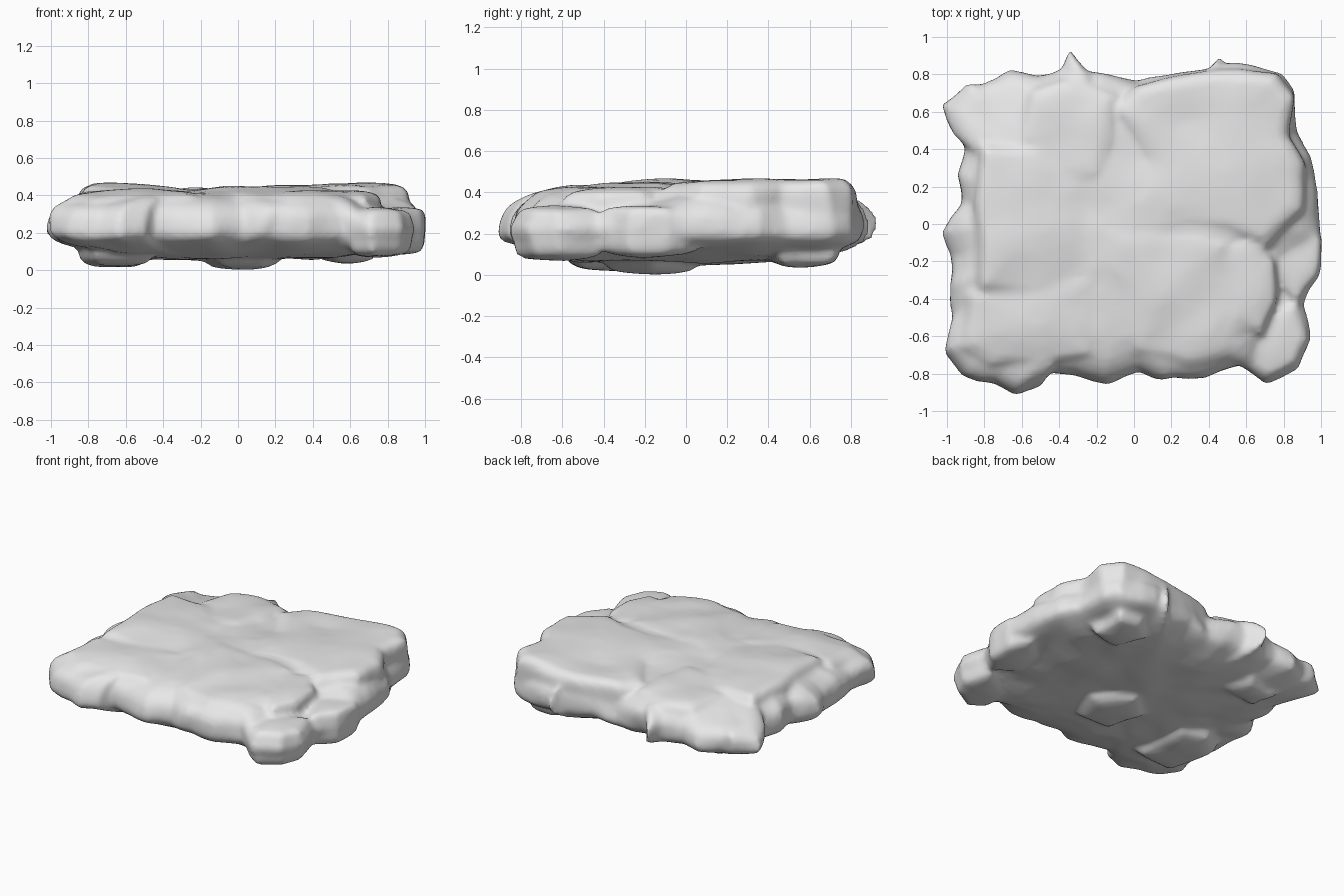
import bpy, bmesh, math
from mathutils import Vector, noise

cube = bpy.data.objects.get("Cube")
if cube:
    bpy.data.objects.remove(cube, do_unlink=True)

# One grey stone colour for the whole rock
stone = bpy.data.materials.new("grey_stone")
stone.use_nodes = True
grey = (0.8, 0.8, 0.8, 1)
stone.diffuse_color = grey
stone.node_tree.nodes["Principled BSDF"].inputs["Base Color"].default_value = grey
stone.node_tree.nodes["Principled BSDF"].inputs["Roughness"].default_value = 0.9

# All stones are lofted into one mesh and then fused
bm = bmesh.new()


def resample(outline, spacing=0.08):
    """Split the long edges of a closed outline given in hundredths of a unit."""
    corners = [Vector((x, y, 0)) / 100 for x, y in outline]
    points = []
    for start, end in zip(corners, corners[1:] + corners[:1]):
        count = max(1, round((end - start).length / spacing))
        points += [start.lerp(end, i / count) for i in range(count)]
    return points


def add_stone(outline, bottom, top, lump=0.03, power=4, rings=18, slope=(0, 0), shape=None):
    """Loft a rounded slab: shrinking rings from the underside over the rim to the top."""
    points = resample(outline)
    centre = sum(points, Vector()) / len(points)
    middle = bottom + 0.45 * (top - bottom)
    loops = []
    for ring in range(1, rings):
        angle = math.pi * (ring / rings - 0.5)
        scale = math.cos(angle) ** (1.5 / power)
        # Spread the rings over the broad faces instead of only at the rim
        if abs(angle) > 0.9:
            scale *= 1 - 0.95 * ((abs(angle) - 0.9) / 0.68) ** 1.3
        lift = math.copysign(abs(math.sin(angle)) ** (2 / power), angle)
        loop = []
        for p in points:
            offset = (p - centre) * scale
            place = centre + offset
            if lift > 0:
                place.z = middle + lift * (top - middle + slope[0] * offset.x + slope[1] * offset.y)
            else:
                place.z = middle + lift * (middle - bottom)
            if shape:
                place.z += shape(place, lift)
            rough = noise.noise_vector(place * 4.3) * lump
            rough.x *= scale
            rough.y *= scale
            rough.z *= 0.5
            loop.append(bm.verts.new(place + rough))
        loops.append(loop)
    for low, high in zip(loops, loops[1:]):
        for i in range(len(points)):
            j = (i + 1) % len(points)
            bm.faces.new((low[i], low[j], high[j], high[i]))
    bm.faces.new(loops[0][::-1])
    bm.faces.new(loops[-1])


def smoothstep(low, high, value):
    t = max(0, min(1, (value - low) / (high - low)))
    return t * t * (3 - 2 * t)


def slab_shape(p, lift):
    """Drop the right front shelf and the back left corner, lift the rim underneath."""
    if lift > 0:
        shelf = smoothstep(0.52, 0.72, p.x) * smoothstep(0, -0.25, p.y)
        corner = smoothstep(0.35, 0.8, -p.x) * smoothstep(0.3, 0.7, p.y)
        return -lift * (0.1 * shelf + 0.05 * corner)
    return -lift * 0.04 * smoothstep(0.45, 0.85, max(abs(p.x), abs(p.y)))


def hollow(p, lift):
    """Sink a shallow bowl into the back right ledge."""
    away = (p.x - 0.35) ** 2 + (p.y - 0.58) ** 2
    return -max(lift, 0) * 0.03 * math.exp(-away / 0.06)


# Main slab with its ragged rim
rim = [(101, -7), (97, 10), (95, 36), (87, 50), (85, 70), (77, 80), (62, 84), (48, 85),
       (45, 91), (40, 84), (20, 79), (0, 76), (-10, 80), (-25, 82), (-33, 92), (-39, 83),
       (-54, 78), (-67, 81), (-82, 74), (-90, 75), (-101, 65), (-97, 48), (-91, 38),
       (-96, 26), (-91, 10), (-100, -3), (-97, -15), (-99, -33), (-95, -50), (-100, -70),
       (-91, -81), (-75, -85), (-65, -91), (-50, -87), (-45, -80), (-30, -80), (-16, -85),
       (0, -78), (13, -83), (30, -82), (55, -78), (72, -85), (87, -76), (93, -62),
       (90, -43), (98, -28)]
add_stone(rim, 0.055, 0.435, lump=0.045, power=3, rings=24, shape=slab_shape)

# Tilted ledges on the top: back right, front, right, left, front left, back left
back_right = [(5, 33), (0, 12), (8, -4), (50, -4), (72, -14), (90, 5), (93, 30),
              (84, 48), (85, 70), (75, 81), (40, 82), (0, 75), (-11, 62)]
front = [(0, -72), (30, -77), (54, -72), (64, -55), (54, -5), (10, 0), (-20, 3), (-24, -20), (-12, -50)]
right = [(50, -55), (68, -62), (77, -42), (76, -20), (64, -5), (45, -10)]
left = [(-15, 30), (-50, 45), (-83, 44), (-86, 12), (-84, -37), (-50, -42), (-15, -25)]
front_left = [(-15, -25), (-55, -20), (-90, -38), (-93, -66), (-78, -77), (-48, -74), (-20, -73)]
back_left = [(-8, 45), (-6, 70), (-35, 78), (-58, 72), (-66, 45), (-40, 20), (-15, 20)]
add_stone(back_right, 0.18, 0.468, slope=(0.03, 0.02), power=4.5, shape=hollow)
add_stone(front, 0.18, 0.445, slope=(0, 0.06), power=3.5)
add_stone(right, 0.2, 0.425, slope=(-0.05, 0.06))
add_stone(left, 0.2, 0.455, slope=(-0.06, -0.01))
add_stone(front_left, 0.18, 0.435, slope=(0, 0.07), power=3.5)
add_stone(back_left, 0.2, 0.44, slope=(0.05, -0.04), power=3.5)

# Low shelf stones on the right side
add_stone([(101, -8), (98, -28), (88, -44), (74, -30), (74, -8), (90, 8)], 0.09, 0.34)
add_stone([(93, -62), (87, -75), (72, -84), (58, -77), (62, -50), (88, -40)], 0.07, 0.34)

# Lumps under the slab
lumps = [([(25, -15), (15, -40), (-10, -38), (-18, -8), (0, 8)], 0),
         ([(-45, -55), (-78, -58), (-85, -20), (-70, -5), (-48, -10)], 0.01),
         ([(75, 45), (50, 42), (40, 62), (55, 75), (72, 72)], 0.03),
         ([(-35, 42), (-68, 38), (-72, 60), (-45, 64)], 0.045)]
for outline, bottom in lumps:
    add_stone(outline, bottom, 0.2, power=2.3, rings=12)

bmesh.ops.recalc_face_normals(bm, faces=bm.faces)
mesh = bpy.data.meshes.new("rock_slab")
bm.to_mesh(mesh)
bm.free()
mesh.materials.append(stone)
rock = bpy.data.objects.new("rock_slab", mesh)
bpy.context.collection.objects.link(rock)

# Fuse the stones into one weathered surface
fuse = rock.modifiers.new("fuse", "REMESH")
fuse.mode = "VOXEL"
fuse.voxel_size = 0.02
fuse.use_smooth_shade = True
weather = rock.modifiers.new("weather", "SMOOTH")
weather.factor = 0.5
weather.iterations = 4
